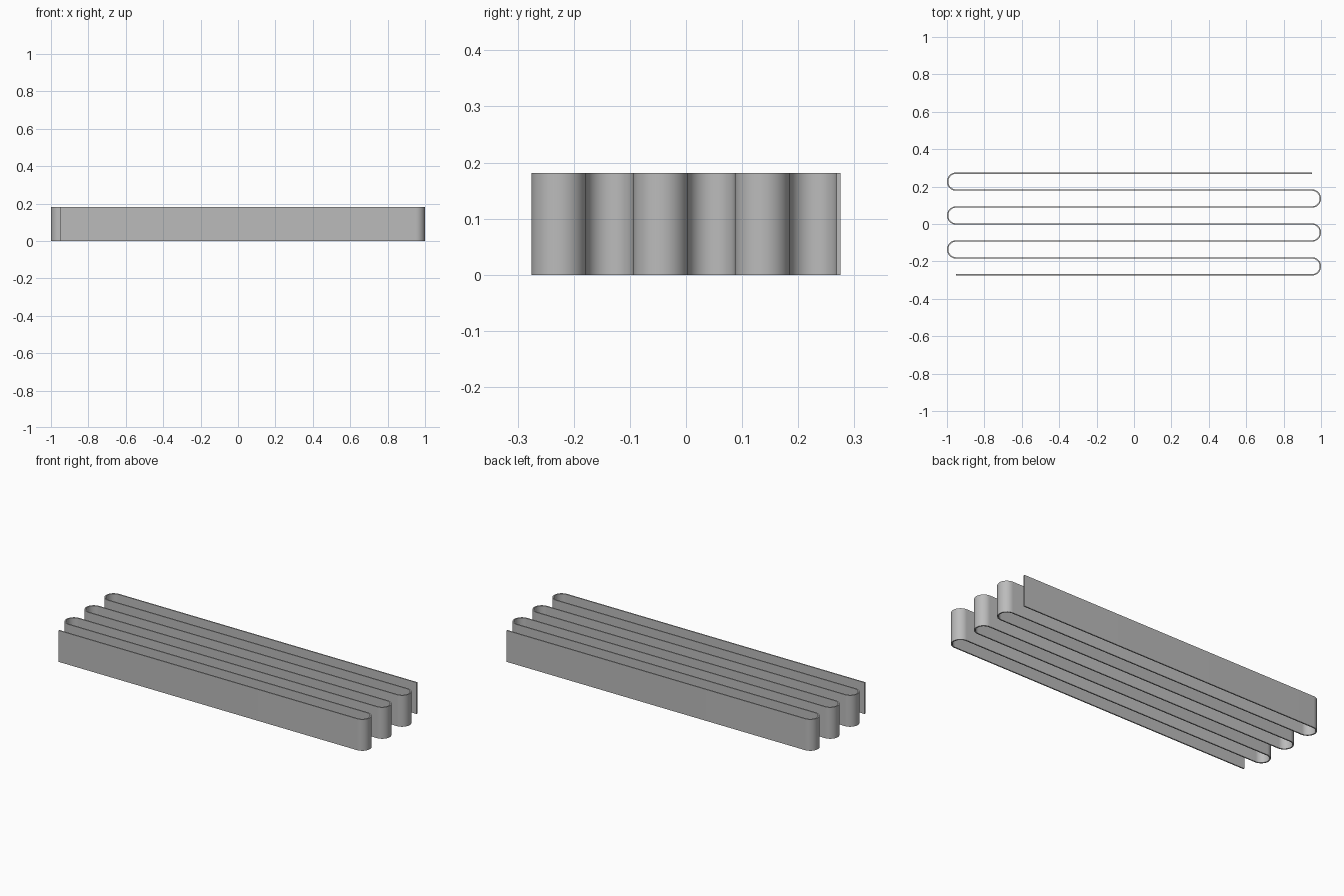
import bpy, bmesh, math
from mathutils import Vector

if "Cube" in bpy.data.objects:
    bpy.data.objects.remove(bpy.data.objects["Cube"])

ROWS = 7           # straight runs
PITCH = 0.0907     # spacing between runs
WALL = 0.007       # strip thickness
HEIGHT = 0.181
RADIUS = PITCH / 2
END = 1 - RADIUS - WALL / 2   # where the straight runs meet the bends
STEPS = 24         # segments per half-turn

# Centreline as (point, sideways normal), snaking from front to back
path = [(Vector((-END, -3 * PITCH)), Vector((0, -1)))]
for i in range(ROWS - 1):
    side = 1 if i % 2 == 0 else -1
    centre = Vector((side * END, (i - 2.5) * PITCH))
    for k in range(STEPS + 1):
        a = math.pi * k / STEPS
        out = Vector((side * math.sin(a), -math.cos(a)))
        path.append((centre + out * RADIUS, out * side))
path.append((Vector((END, 3 * PITCH)), Vector((0, -1))))

# Strip outline swept upward, as quads along the path
bm = bmesh.new()
base = []
for p, n in path:
    pair = [p + n * WALL / 2, p - n * WALL / 2]
    base.append([bm.verts.new((q.x, q.y, 0)) for q in pair])
floor = [bm.faces.new((a[0], b[0], b[1], a[1])) for a, b in zip(base, base[1:])]
top = bmesh.ops.extrude_face_region(bm, geom=floor, use_keep_orig=True)
bmesh.ops.translate(bm, vec=(0, 0, HEIGHT),
                    verts=[g for g in top["geom"] if isinstance(g, bmesh.types.BMVert)])
bmesh.ops.recalc_face_normals(bm, faces=bm.faces)

mesh = bpy.data.meshes.new("folded_strip")
bm.to_mesh(mesh)
bm.free()
strip = bpy.data.objects.new("folded_strip", mesh)
bpy.context.collection.objects.link(strip)

# Plain grey material
grey = bpy.data.materials.new("plain_grey")
grey.use_nodes = True
colour = (0.5, 0.5, 0.5, 1)
grey.diffuse_color = colour
grey.node_tree.nodes["Principled BSDF"].inputs["Base Color"].default_value = colour
mesh.materials.append(grey)

# Smooth bends, sharp rims
bpy.ops.object.select_all(action="DESELECT")
strip.select_set(True)
bpy.context.view_layer.objects.active = strip
bpy.ops.object.shade_smooth_by_angle(angle=math.radians(30))
